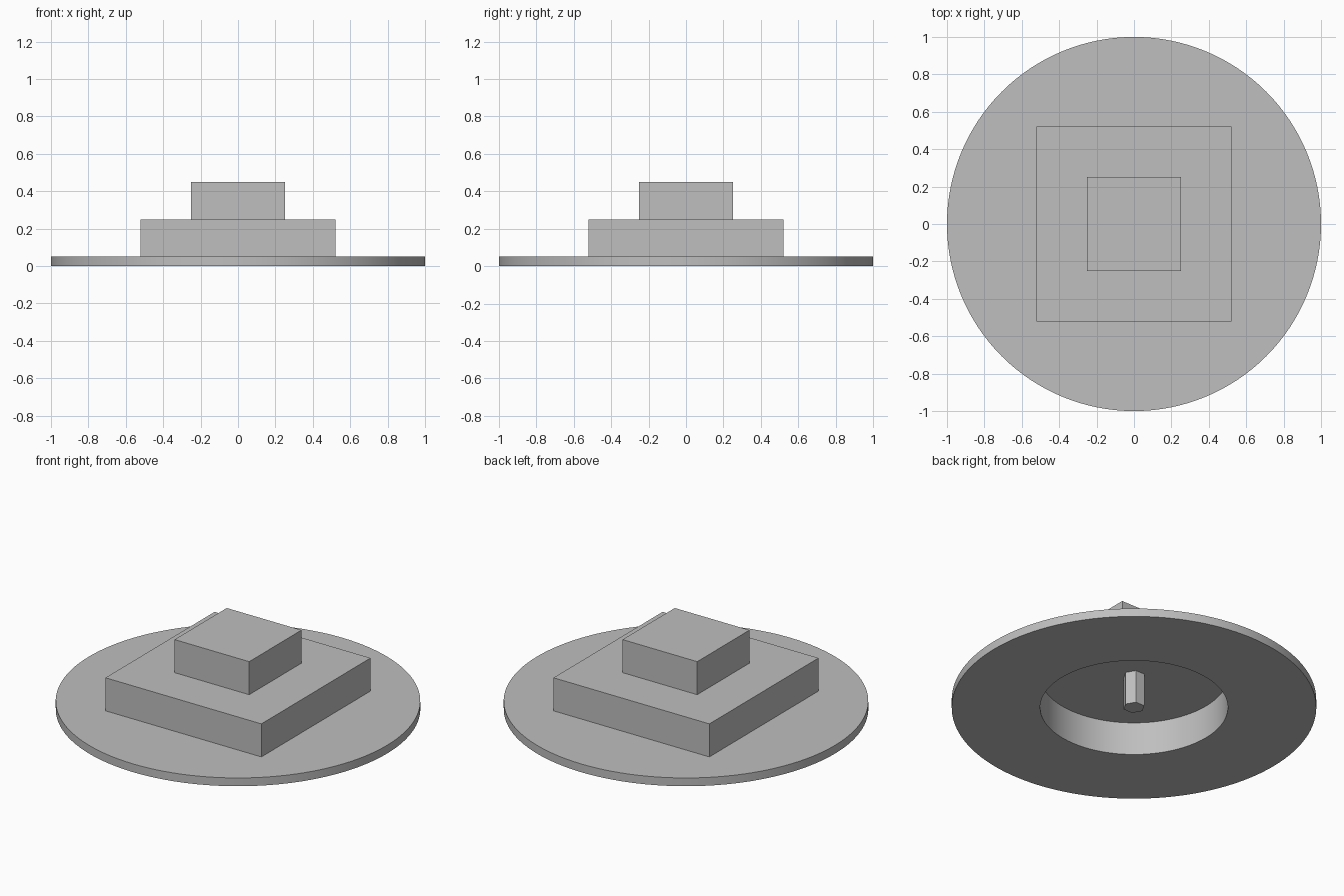
import bpy
import math

if "Cube" in bpy.data.objects:
    bpy.data.objects.remove(bpy.data.objects["Cube"])

grey = bpy.data.materials.new("light grey")
grey.diffuse_color = (0.52, 0.52, 0.52, 1.0)
grey.use_nodes = True
grey.node_tree.nodes["Principled BSDF"].inputs["Base Color"].default_value = grey.diffuse_color


def finish(name):
    obj = bpy.context.object
    obj.name = name
    obj.data.materials.append(grey)
    return obj


def prism(name, radius, z0, z1, sides):
    bpy.ops.mesh.primitive_cylinder_add(vertices=sides, radius=radius, depth=z1 - z0,
                                        location=(0, 0, (z0 + z1) / 2))
    return finish(name)


def block(name, half, z0, z1):
    bpy.ops.mesh.primitive_cube_add(size=1, location=(0, 0, (z0 + z1) / 2))
    bpy.context.object.scale = (2 * half, 2 * half, z1 - z0)
    return finish(name)


def combine(body, tool, operation):
    # fuse or carve with an exact boolean, then drop the tool
    mod = body.modifiers.new(tool.name, "BOOLEAN")
    mod.object, mod.operation, mod.solver = tool, operation, "EXACT"
    bpy.ops.object.select_all(action="DESELECT")
    bpy.context.view_layer.objects.active = body
    body.select_set(True)
    bpy.ops.object.modifier_apply(modifier=mod.name)
    bpy.data.objects.remove(tool, do_unlink=True)


# Round base plate with two square steps fused on top
body = prism("stepped_base", 1.0, 0.0, 0.05, 128)
combine(body, block("lower_step", 0.522, 0.03, 0.25), "UNION")
combine(body, block("upper_step", 0.25, 0.22, 0.45), "UNION")

# Round recess carved into the underside
combine(body, prism("recess_cutter", 0.515, -0.1, 0.2, 96), "DIFFERENCE")
bpy.ops.object.shade_smooth_by_angle(angle=math.radians(25))

# Hexagonal peg hanging from the recess ceiling, corners on the x axis
peg = prism("hexagonal_peg", 0.06, 0.0, 0.205, 6)
peg.rotation_euler.z = math.radians(30)
